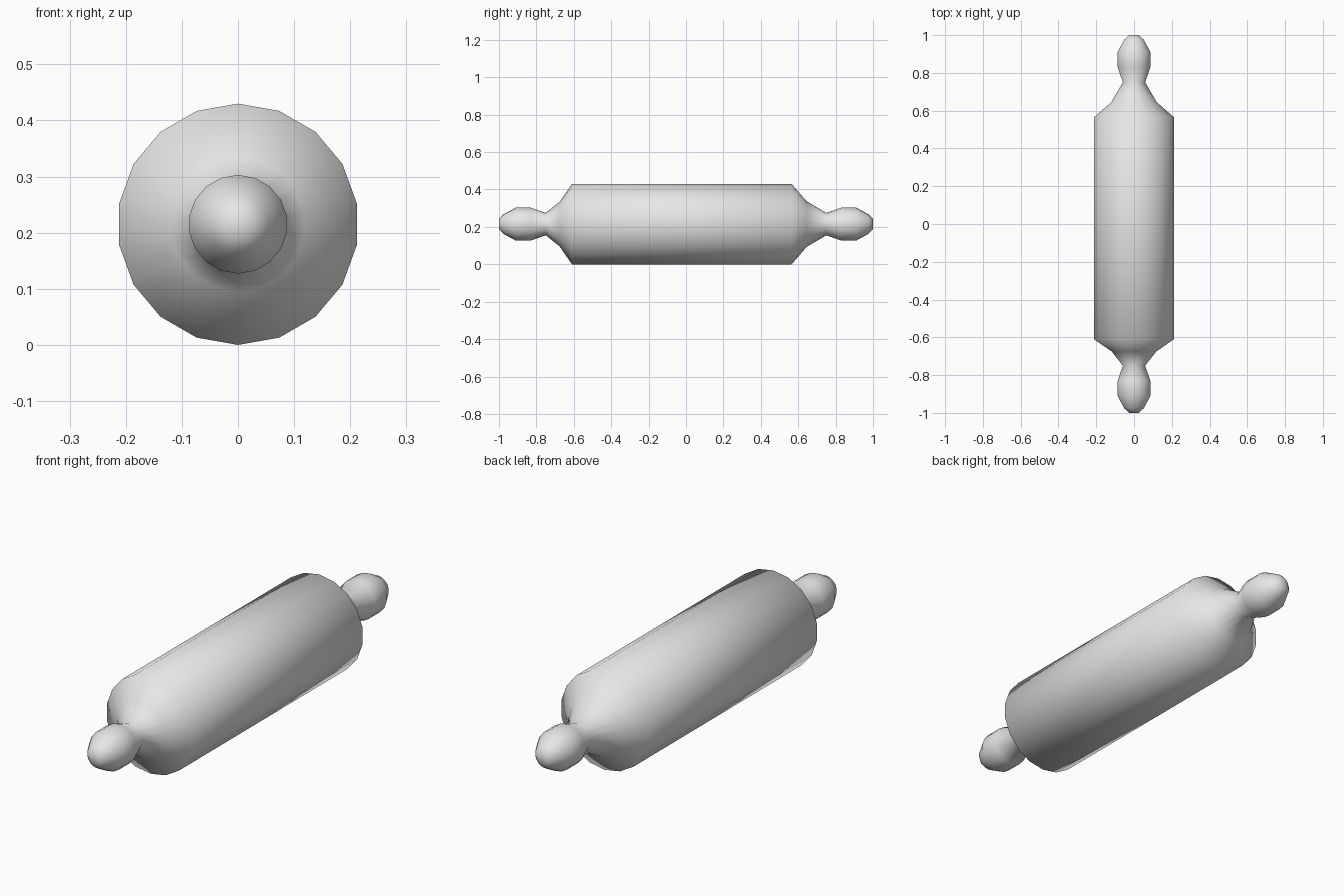
import bpy
import bmesh
from math import sin, cos, pi

cube = bpy.data.objects.get("Cube")
if cube:
    bpy.data.objects.remove(cube, do_unlink=True)

SIDES = 18
RADIUS = 0.215

# Grey finish
grey = bpy.data.materials.new("plain_grey")
grey.use_nodes = True
grey.diffuse_color = (0.8, 0.8, 0.8, 1)
grey.node_tree.nodes["Principled BSDF"].inputs["Base Color"].default_value = (0.8, 0.8, 0.8, 1)

# Turned profile (y, radius): front handle, barrel, back handle
handle = [(1.0, 0.027), (0.975, 0.053), (0.91, 0.088), (0.83, 0.088), (0.75, 0.06)]
shoulders = [(-0.675, 0.12), (-0.61, RADIUS), (0.565, RADIUS), (0.645, 0.122)]
profile = [(-y, r) for y, r in handle] + shoulders + handle[::-1]


def lathe(name, points):
    """Turn a profile around the y axis and close both ends."""
    bm = bmesh.new()
    rings = []
    for y, r in points:
        angles = [2 * pi * i / SIDES for i in range(SIDES)]
        rings.append([bm.verts.new((r * sin(a), y, RADIUS + r * cos(a))) for a in angles])
    for a, b in zip(rings, rings[1:]):
        for i in range(SIDES):
            j = (i + 1) % SIDES
            bm.faces.new((a[i], a[j], b[j], b[i]))
    bm.faces.new(rings[0])
    bm.faces.new(rings[-1])
    bmesh.ops.recalc_face_normals(bm, faces=bm.faces)
    for face in bm.faces:
        face.smooth = True
    mesh = bpy.data.meshes.new(name)
    bm.to_mesh(mesh)
    bm.free()
    mesh.materials.append(grey)
    obj = bpy.data.objects.new(name, mesh)
    bpy.context.collection.objects.link(obj)
    return obj


# Barrel and handles are one turned piece
lathe("rolling_pin", profile)
